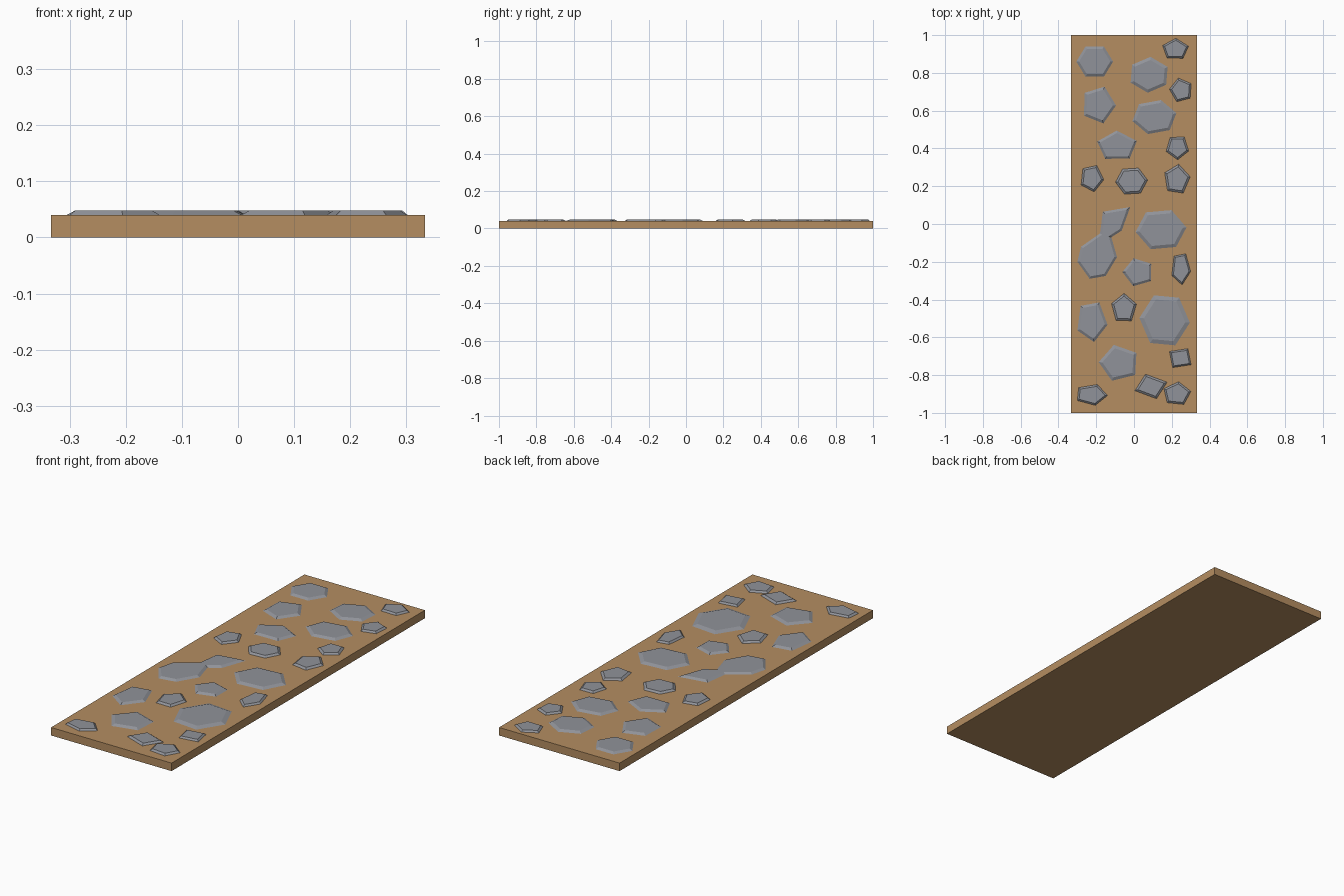
import bpy, bmesh, math

if "Cube" in bpy.data.objects:
    bpy.data.objects.remove(bpy.data.objects["Cube"])

SLAB_W, SLAB_L, SLAB_H, STONE_H = 0.666, 2.0, 0.04, 0.008


def material(name, rgb):
    m = bpy.data.materials.new(name)
    m.diffuse_color = (*rgb, 1)
    m.use_nodes = True
    m.node_tree.nodes["Principled BSDF"].inputs["Base Color"].default_value = m.diffuse_color
    return m


earth = material("earth", (0.46, 0.27, 0.12))
rock = material("rock", (0.28, 0.29, 0.32))


def add_object(name, bm, mat):
    mesh = bpy.data.meshes.new(name)
    bm.to_mesh(mesh)
    bm.free()
    mesh.materials.append(mat)
    bpy.context.collection.objects.link(bpy.data.objects.new(name, mesh))


def add_stone(bm, outline, slope):
    # raised flat top with a sloping rim all round
    face = bm.faces.new([bm.verts.new((x, y, SLAB_H)) for x, y in outline])
    face.normal_update()
    bmesh.ops.inset_individual(bm, faces=[face], thickness=slope,
                               depth=STONE_H, use_even_offset=True)


def stone_outline(sides, cx, cy, w, h, phase):
    # regular polygon turned by phase, then stretched to fill its w x h box
    ang = [math.radians(phase) + math.tau * i / sides for i in range(sides)]
    xs, ys = [math.cos(a) for a in ang], [math.sin(a) for a in ang]

    def fit(vals, c, size):
        lo, hi = min(vals), max(vals)
        return [c + size * ((v - lo) / (hi - lo) - 0.5) for v in vals]
    return list(zip(fit(xs, cx, w), fit(ys, cy, h)))


# Base slab
bm = bmesh.new()
bmesh.ops.create_cube(bm, size=1)
for v in bm.verts:
    v.co = (v.co.x * SLAB_W, v.co.y * SLAB_L, (v.co.z + 0.5) * SLAB_H)
add_object("path_slab", bm, earth)

# Stones grouped by side count: centre x, centre y, width, length, turn
four_sided = [(0.245, -0.71, 0.115, 0.10, 55), (0.09, -0.86, 0.17, 0.13, 19)]
five_sided = [
    (0.22, 0.93, 0.137, 0.106, 16), (0.245, 0.71, 0.115, 0.125, 32),
    (-0.18, 0.63, 0.17, 0.195, 70), (-0.09, 0.42, 0.21, 0.15, 19),
    (0.23, 0.40, 0.12, 0.12, 55), (-0.22, 0.24, 0.12, 0.14, 65),
    (0.23, 0.24, 0.135, 0.153, 10), (0.015, -0.255, 0.153, 0.148, 35),
    (0.25, -0.24, 0.10, 0.165, 61), (-0.22, -0.52, 0.16, 0.21, 62),
    (-0.053, -0.44, 0.132, 0.145, 17), (-0.087, -0.735, 0.20, 0.19, 33),
    (-0.22, -0.905, 0.16, 0.11, 68), (0.23, -0.895, 0.143, 0.12, 11)]
six_sided = [
    (-0.208, 0.86, 0.195, 0.16, 0), (0.08, 0.79, 0.196, 0.19, 26),
    (0.108, 0.566, 0.233, 0.18, 13), (-0.013, 0.227, 0.17, 0.138, 4),
    (0.143, -0.03, 0.27, 0.207, 6), (0.162, -0.51, 0.267, 0.265, 55)]

bm = bmesh.new()
for sides, group in ((4, four_sided), (5, five_sided), (6, six_sided)):
    for cx, cy, w, h, turn in group:
        add_stone(bm, stone_outline(sides, cx, cy, w, h, turn),
                  0.08 * min(w, h))

# Double stone with a narrow waist
waisted = [(-0.02, 0.09), (-0.165, 0.065), (-0.18, -0.05), (-0.28, -0.12),
           (-0.30, -0.20), (-0.235, -0.29), (-0.15, -0.275), (-0.09, -0.175),
           (-0.12, -0.07), (-0.065, -0.035)]
add_stone(bm, waisted, 0.012)
add_object("paving_stones", bm, rock)
